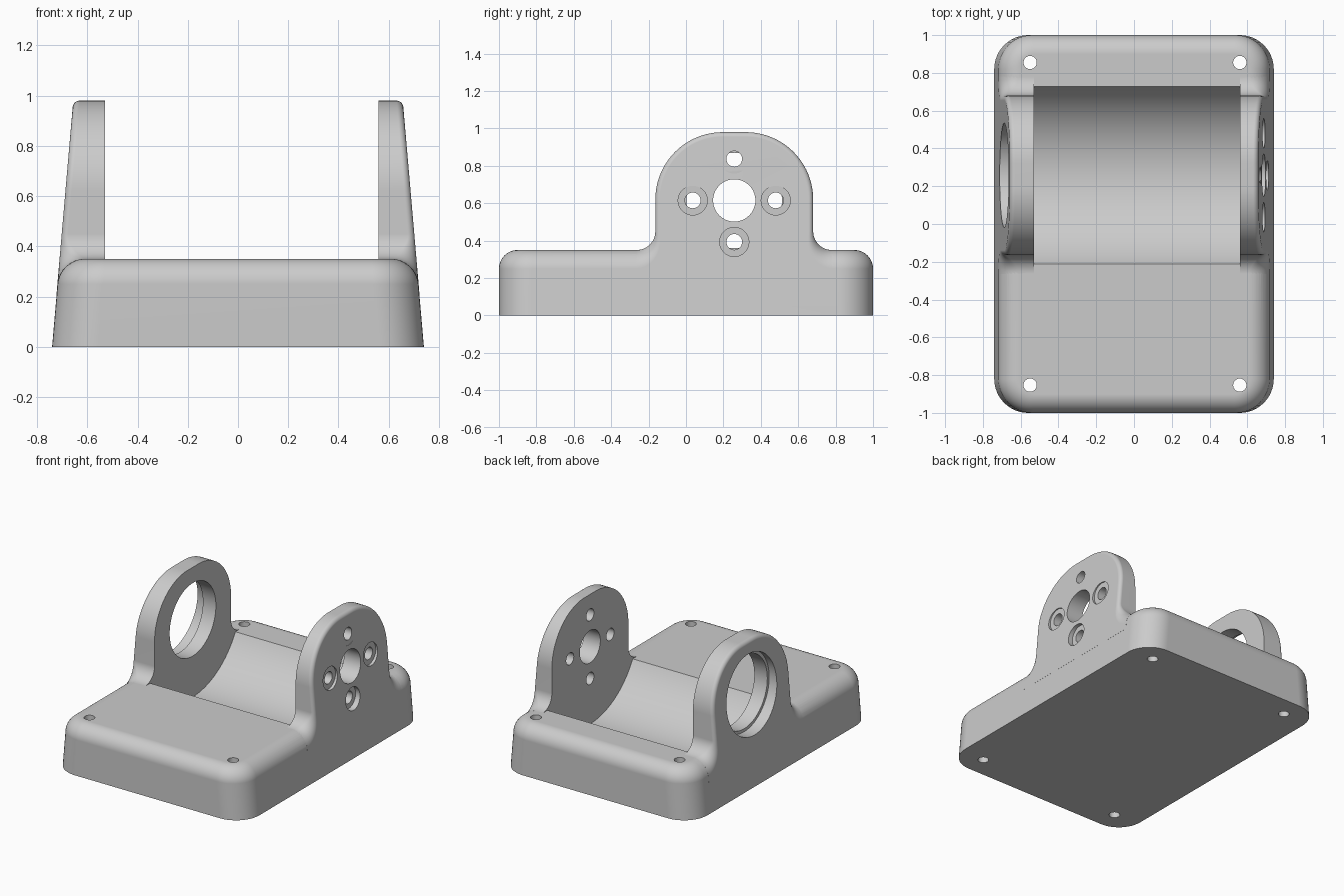
import bpy, bmesh, math
from mathutils import Vector, Matrix

cube = bpy.data.objects.get("Cube")
if cube:
    bpy.data.objects.remove(cube, do_unlink=True)

HALF_X, HALF_Y, TOP = 0.74, 1.0, 0.35
ROUND, CORNER = 0.1, 0.18            # top edge and plan corner radii
AXIS_Y, AXIS_Z = 0.258, 0.615        # centre line of the cradle
LEFT_IN, RIGHT_IN = 0.56, -0.53      # inner faces of the two ears


def half_width(z):
    """Half width of the tapered body at height z."""
    return HALF_X - 0.0865 * z


def new_object(name, bm):
    bmesh.ops.recalc_face_normals(bm, faces=bm.faces)
    mesh = bpy.data.meshes.new(name)
    bm.to_mesh(mesh)
    bm.free()
    obj = bpy.data.objects.new(name, mesh)
    bpy.context.collection.objects.link(obj)
    return obj


def loft(name, rings):
    """Skin closed rings of points and cap both ends."""
    bm = bmesh.new()
    loops = [[bm.verts.new(p) for p in ring] for ring in rings]
    n = len(loops[0])
    for a, b in zip(loops, loops[1:]):
        for i in range(n):
            j = (i + 1) % n
            bm.faces.new((a[i], a[j], b[j], b[i]))
    bm.faces.new(loops[0])
    bm.faces.new(loops[-1])
    return new_object(name, bm)


def cylinder(name, start, end, radius, segments=64):
    start, end = Vector(start), Vector(end)
    axis = end - start
    bm = bmesh.new()
    bmesh.ops.create_cone(
        bm, cap_ends=True, segments=segments, radius1=radius, radius2=radius,
        depth=axis.length,
        matrix=Matrix.Translation((start + end) / 2)
        @ axis.to_track_quat('Z', 'Y').to_matrix().to_4x4())
    return new_object(name, bm)


def combine(target, other, operation):
    other.hide_render = True
    mod = target.modifiers.new("combine", 'BOOLEAN')
    mod.operation, mod.solver, mod.object = operation, 'EXACT', other
    bpy.context.view_layer.objects.active = target
    bpy.ops.object.modifier_apply(modifier=mod.name)
    bpy.data.objects.remove(other, do_unlink=True)


# Base block: rounded rectangle rings, tapered, with a rounded top edge
def plan_ring(z, inset):
    hx, hy, r = half_width(z) - inset, HALF_Y - inset, CORNER - inset
    ring = []
    for quarter, (sx, sy) in enumerate(((1, 1), (-1, 1), (-1, -1), (1, -1))):
        for k in range(13):
            a = math.radians(90 * quarter + 7.5 * k)
            ring.append((sx * (hx - r) + r * math.cos(a),
                         sy * (hy - r) + r * math.sin(a), z))
    return ring


base_rings = [plan_ring(0, 0)]
for k in range(13):
    a = math.radians(7.5 * k)
    base_rings.append(plan_ring(TOP - ROUND + ROUND * math.sin(a),
                                ROUND * (1 - math.cos(a))))
bracket = loft("mounting_bracket", base_rings)


# Ear outline: (y, z, inward normal, edge radius), foot fillet then arch
def ear_outline():
    half, arch, foot = 0.422, 0.36, 0.1
    side = []
    for k in range(13):
        t = k / 12
        a = math.radians(-90 + 90 * t)
        c, s = math.cos(a), math.sin(a)
        ease = t * t * (3 - 2 * t)
        side.append((-half - foot + foot * c, TOP + foot + foot * s,
                     (c, s), ROUND + (0.025 - ROUND) * ease))
    for k in range(25):
        a = math.radians(180 - 3.75 * k)
        c, s = math.cos(a), math.sin(a)
        side.append((arch - half + arch * c, 0.62 + arch * s, (-c, -s), 0.025))
    mirrored = [(-y, z, (-n[0], n[1]), r) for y, z, n, r in reversed(side)]
    floor = [(half + foot, 0.2, (0, 0), 0), (-half - foot, 0.2, (0, 0), 0)]
    return side + mirrored + floor


def ear(name, inner, sign):
    outline = ear_outline()
    rings = [[(inner, AXIS_Y + y, z) for y, z, n, r in outline]]
    for k in range(9):
        a = math.radians(90 * k / 8)
        ring = []
        for y, z, n, r in outline:
            depth = r * (1 - math.cos(a))
            y2, z2 = y + n[0] * depth, z + n[1] * depth
            x = half_width(z2) + 0.0006 - r * (1 - math.sin(a))
            ring.append((sign * x, AXIS_Y + y2, z2))
        rings.append(ring)
    # the floor points have no rounding, so drop doubled vertices
    obj = loft(name, rings)
    bm = bmesh.new()
    bm.from_mesh(obj.data)
    bmesh.ops.remove_doubles(bm, verts=bm.verts, dist=1e-6)
    bm.to_mesh(obj.data)
    bm.free()
    return obj


combine(bracket, ear("left_ear", LEFT_IN, 1), 'UNION')
combine(bracket, ear("right_ear", RIGHT_IN, -1), 'UNION')


def cut_x(name, x1, x2, radius, dy=0, dz=0, segments=64):
    y, z = AXIS_Y + dy, AXIS_Z + dz
    combine(bracket, cylinder(name, (x1, y, z), (x2, y, z), radius, segments),
            'DIFFERENCE')


# Cylindrical trough between the ears
cut_x("trough", RIGHT_IN, LEFT_IN, 0.54, segments=128)

# Left ear: shaft hole and four counterbored screw holes
cut_x("shaft_hole", 0.5, 0.9, 0.113)
for dy, dz in ((1, 0), (-1, 0), (0, 1), (0, -1)):
    dy, dz = dy * 0.222, dz * 0.222
    cut_x("screw_hole", 0.5, 0.9, 0.042, dy, dz, 32)
    cut_x("counterbore", 0.6735, 0.9, 0.078, dy, dz, 48)

# Right ear: stepped bearing bore
cut_x("bearing_bore", -0.9, -0.5, 0.255)
cut_x("bearing_seat", -0.9, -0.63, 0.276)

# Vertical mounting holes in the corners
for x in (-0.55, 0.56):
    for y in (-0.853, 0.855):
        combine(bracket, cylinder("mount_hole", (x, y, -0.1), (x, y, 0.5),
                                  0.035, 32), 'DIFFERENCE')

# Finish
grey = bpy.data.materials.new("plain grey")
grey.use_nodes = True
colour = (0.6, 0.6, 0.6, 1)
grey.diffuse_color = colour
grey.node_tree.nodes["Principled BSDF"].inputs["Base Color"].default_value = colour
bracket.data.materials.clear()
bracket.data.materials.append(grey)

bpy.ops.object.select_all(action='DESELECT')
bracket.select_set(True)
bpy.context.view_layer.objects.active = bracket
bpy.ops.object.shade_smooth_by_angle(angle=math.radians(30))
weighted = bracket.modifiers.new("even_shading", 'WEIGHTED_NORMAL')
weighted.keep_sharp = True
